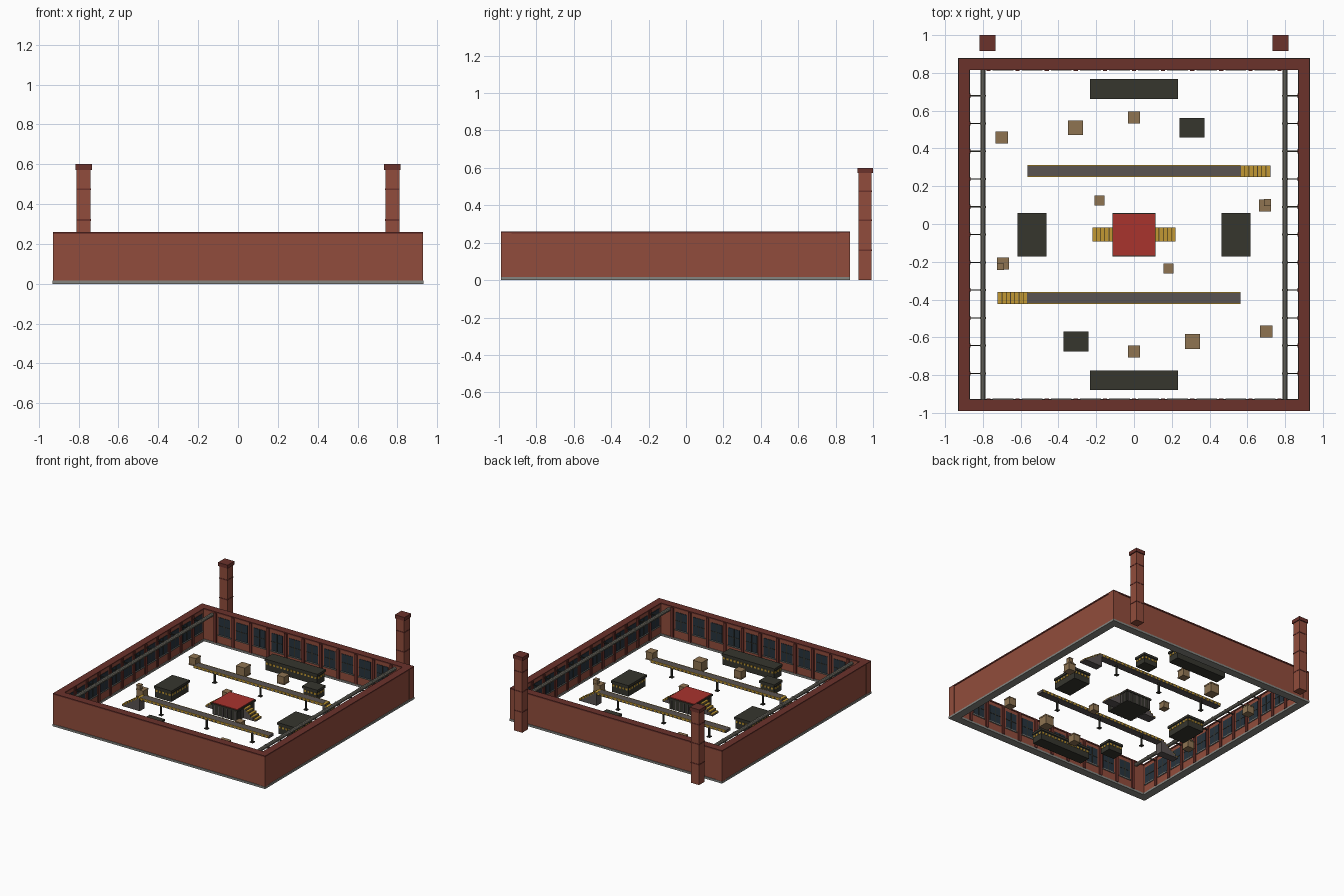
import bpy, bmesh, math
from mathutils import Matrix, Vector

if "Cube" in bpy.data.objects:
    bpy.data.objects.remove(bpy.data.objects["Cube"])

def lin(c):
    return c / 12.92 if c <= 0.04045 else ((c + 0.055) / 1.055) ** 2.4

COLOURS = {
    "brick": (0.57, 0.30, 0.235), "dark_brick": (0.42, 0.195, 0.17),
    "concrete": (0.52, 0.52, 0.50), "glass": (0.15, 0.20, 0.24),
    "pipe_metal": (0.48, 0.47, 0.43), "machine_dark": (0.21, 0.21, 0.18),
    "yellow": (0.76, 0.60, 0.20), "deck_grey": (0.35, 0.325, 0.32),
    "red": (0.66, 0.20, 0.18), "crate_tan": (0.56, 0.455, 0.32)}
MATS = {}
for n, c in COLOURS.items():
    m = bpy.data.materials.new(n)
    m.diffuse_color = (*[lin(v) for v in c], 1)
    m.use_nodes = True
    m.node_tree.nodes["Principled BSDF"].inputs["Base Color"].default_value = m.diffuse_color
    MATS[n] = m

class Part:
    """Collects boxes and cylinders of several colours into one object."""
    def __init__(self, name):
        self.name, self.bm, self.used = name, bmesh.new(), []

    def paint(self, verts, mat):
        if mat not in self.used:
            self.used.append(mat)
        for f in {f for v in verts for f in v.link_faces}:
            f.material_index = self.used.index(mat)

    def box(self, x0, x1, y0, y1, z0, z1, mat):
        mtx = Matrix.Translation(((x0 + x1) / 2, (y0 + y1) / 2, (z0 + z1) / 2)) \
            @ Matrix.Diagonal((x1 - x0, y1 - y0, z1 - z0, 1))
        self.paint(bmesh.ops.create_cube(self.bm, size=1, matrix=mtx)["verts"], mat)

    def cbox(self, cx, cy, hx, hy, z0, z1, mat):
        self.box(cx - hx, cx + hx, cy - hy, cy + hy, z0, z1, mat)

    def cyl(self, p, r, length, axis, mat, n=10):
        rot = Vector((0, 0, 1)).rotation_difference(Vector(axis)).to_matrix().to_4x4()
        self.paint(bmesh.ops.create_cone(self.bm, cap_ends=True, segments=n, radius1=r, radius2=r,
                   depth=length, matrix=Matrix.Translation(p) @ rot)["verts"], mat)

    def done(self, turn=False):
        if turn:  # half turn about the yard centre
            self.bm.transform(Matrix.Translation((0, 2 * CY, 0)) @ Matrix.Rotation(math.pi, 4, "Z"))
        me = bpy.data.meshes.new(self.name)
        self.bm.to_mesh(me)
        self.bm.free()
        for n in self.used:
            me.materials.append(MATS[n])
        ob = bpy.data.objects.new(self.name, me)
        bpy.context.collection.objects.link(ob)

CY = -0.056                      # yard centre in y
X0, X1 = 0.875, 0.925            # wall inner and outer x
Y0, Y1 = 0.877, 0.928            # wall inner and outer half depth
TOP = 0.26

# Perimeter walls: footing, brick, coping
w = Part("perimeter_walls")
for o, z0, z1, mat in ((0.006, 0, 0.016, "concrete"), (0, 0.016, 0.25, "brick"), (0.005, 0.25, TOP, "dark_brick")):
    for s in (-1, 1):
        w.cbox(s * (X0 + X1) / 2, CY, (X1 - X0) / 2 + o, Y1 + o, z0, z1, mat)
        w.cbox(0, CY + s * (Y0 + Y1) / 2, X0 - o, (Y1 - Y0) / 2 + o, z0, z1, mat)
w.done()

c = Part("corner_posts")
for sx in (-1, 1):
    for sy in (-1, 1):
        c.cbox(sx * 0.902, CY + sy * 0.904, 0.028, 0.028, 0.016, 0.252, "brick")
c.done()

# Inner wall pilasters and windows on all four sides
pil, win = Part("wall_pilasters"), Part("wall_windows")

def on_wall(part, along_x, s, t, half, depth, z0, z1, mat):
    if along_x:
        a, b = sorted((CY + s * (Y0 + 0.002), CY + s * (Y0 - depth)))
        part.box(t - half, t + half, a, b, z0, z1, mat)
    else:
        a, b = sorted((s * (X0 + 0.002), s * (X0 - depth)))
        part.box(a, b, CY + t - half, CY + t + half, z0, z1, mat)

for along_x, step, bays in ((True, 0.154, 10), (False, 0.147, 12)):
    for s in (-1, 1):
        for i in range(-5, 6):
            on_wall(pil, along_x, s, i * step, 0.011, 0.010, 0.016, 0.252, "dark_brick")
        for i in range(bays):
            t = (i - (bays - 1) / 2) * step
            on_wall(win, along_x, s, t, 0.050, 0.003, 0.085, 0.222, "glass")
            on_wall(win, along_x, s, t, 0.003, 0.005, 0.085, 0.222, "machine_dark")
            on_wall(win, along_x, s, t, 0.050, 0.005, 0.152, 0.157, "machine_dark")
            on_wall(win, along_x, s, t, 0.055, 0.008, 0.077, 0.085, "concrete")
pil.done()
win.done()

# Overhead pipes along the side walls with couplings and brackets
p = Part("side_pipes")
for s in (-1, 1):
    p.cyl((s * 0.80, CY, 0.228), 0.014, 2 * Y0, (0, 1, 0), "pipe_metal")
    for i in range(-5, 6):
        y = CY + i * 0.147
        p.cyl((s * 0.80, y, 0.228), 0.017, 0.010, (0, 1, 0), "pipe_metal")
        p.cbox(s * 0.832, y, 0.044, 0.003, 0.222, 0.230, "machine_dark")
p.done()

# Chimneys behind the back wall
for s, side in ((-1, "left"), (1, "right")):
    h = Part(side + "_chimney")
    h.cbox(s * 0.775, 0.958, 0.035, 0.035, 0, 0.58, "brick")
    for z in (0.16, 0.32, 0.475):
        h.cbox(s * 0.775, 0.958, 0.037, 0.037, z - 0.004, z + 0.004, "dark_brick")
    h.cbox(s * 0.775, 0.958, 0.042, 0.042, 0.572, 0.6, "dark_brick")
    h.done()

def stairs(part, xa, xb, y, hy, top, n):
    """Solid steps rising from xa to xb, with yellow treads."""
    d = (xb - xa) / n
    for i in range(n):
        a, b = sorted((xa + i * d, xa + (i + 1) * d))
        z = top * (i + 1) / n
        part.box(a, b, y - hy, y + hy, 0, z - 0.006, "deck_grey")
        part.box(a + 0.001, b - 0.001, y - hy, y + hy, z - 0.006, z, "yellow")

def dashes(part, cx, cy, hx, hy, z0, z1, pitch=0.03):
    """Row of yellow hazard dashes around a block."""
    for half, other, ax in ((hx, hy, 0), (hy, hx, 1)):
        n = max(1, round(2 * half / pitch))
        for i in range(n):
            t = (i + 0.5) * 2 * half / n - half
            for s in (-1, 1):
                if ax == 0:
                    part.cbox(cx + t, cy + s * other, half / n * 0.55, 0.003, z0, z1, "yellow")
                else:
                    part.cbox(cx + s * other, cy + t, 0.003, half / n * 0.55, z0, z1, "yellow")

def machine(name, cx, cy, hx, hy, top, turn):
    m = Part(name)
    m.cbox(cx, cy, hx - 0.006, hy - 0.006, 0, top - 0.015, "machine_dark")
    m.cbox(cx, cy, hx, hy, top - 0.018, top, "machine_dark")
    dashes(m, cx, cy, hx - 0.006, hy - 0.006, top - 0.043, top - 0.028)
    m.done(turn)

def crate(name, cx, cy, r, turn, z=0):
    k = Part(name)
    k.cbox(cx, cy, r - 0.002, r - 0.002, z, z + 2 * r - 0.001, "crate_tan")
    for f in (0.0, 0.86):      # slat rims
        k.cbox(cx, cy, r, r, z + f * 2 * r, z + (f + 0.14) * 2 * r, "crate_tan")
    k.done(turn)

# Everything in the yard repeats with a half turn about its centre
for turn, side in ((False, "back"), (True, "front")):
    # Raised catwalk with striped edges, posts and end stairs
    k = Part(side + "_catwalk")
    y, top = 0.28, 0.105
    k.box(-0.565, 0.565, y - 0.029, y + 0.029, top - 0.02, top, "deck_grey")
    for s in (-1, 1):
        k.cbox(0, y + s * 0.029, 0.565, 0.0025, top - 0.006, top + 0.001, "yellow")
        for i in range(32):
            k.cbox(-0.547 + i * 0.0353, y + s * 0.029, 0.009, 0.0025, top - 0.019, top - 0.006, "yellow")
    for x in (-0.4, 0, 0.4):
        k.cyl((x, y, 0.045), 0.008, 0.09, (0, 0, 1), "machine_dark", 8)
        k.cbox(x, y, 0.014, 0.014, 0, 0.006, "machine_dark")
    stairs(k, 0.722, 0.565, y, 0.031, top, 7)
    k.done(turn)

    machine(side + "_long_machine", 0, 0.715, 0.232, 0.052, 0.09, turn)
    machine(side + "_side_machine", 0.54, CY, 0.077, 0.115, 0.09, turn)
    machine(side + "_small_machine", 0.308, 0.51, 0.066, 0.052, 0.08, turn)

    for i, (x, y, r) in enumerate(((-0.70, 0.458, 0.032), (-0.31, 0.51, 0.039), (0, 0.564, 0.032),
                                   (-0.183, 0.124, 0.027), (0.693, 0.098, 0.032))):
        crate(f"{side}_crate_{i + 1}", x, y, r, turn)
    crate(side + "_stacked_crate", 0.706, 0.114, 0.018, turn, 0.064)

# Central platform with red top and stairs on both sides
d = Part("central_platform")
d.cbox(0, CY, 0.108, 0.108, 0, 0.082, "machine_dark")
d.cbox(0, CY, 0.115, 0.115, 0.076, 0.090, "machine_dark")
d.cbox(0, CY, 0.110, 0.110, 0.090, 0.095, "red")
for s in (-1, 1):
    for i in range(6):           # side ribs
        t = -0.09 + i * 0.036
        d.cbox(t, CY + s * 0.108, 0.004, 0.004, 0, 0.076, "deck_grey")
        d.cbox(s * 0.108, CY + t, 0.004, 0.004, 0, 0.076, "deck_grey")
    stairs(d, s * 0.22, s * 0.112, CY, 0.037, 0.078, 5)
d.done()
